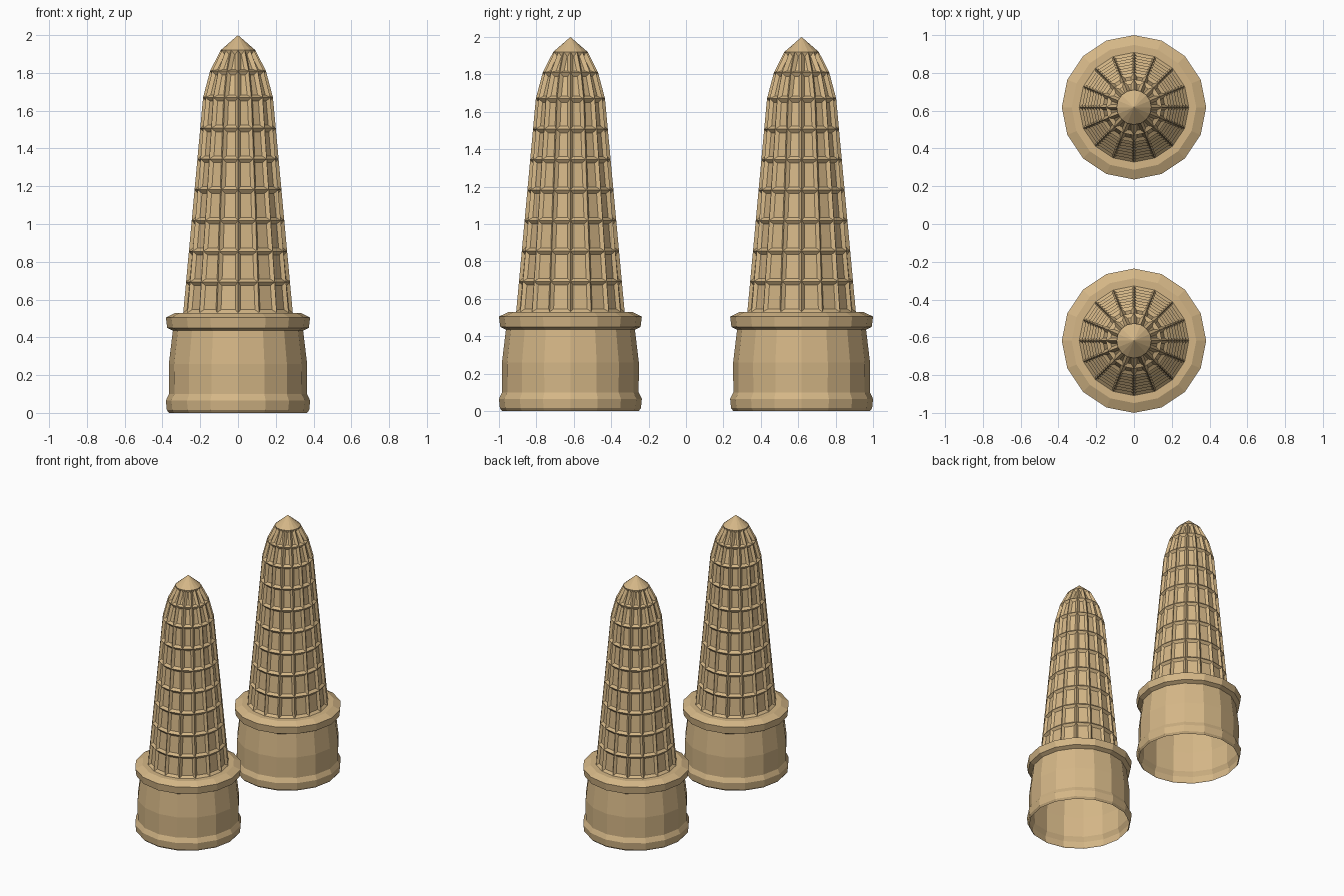
import bpy, bmesh, math

if "Cube" in bpy.data.objects:
    bpy.data.objects.remove(bpy.data.objects["Cube"])

SIDES = 16

mat = bpy.data.materials.new("sandstone")
mat.diffuse_color = (0.66, 0.47, 0.24, 1)
mat.use_nodes = True
mat.node_tree.nodes["Principled BSDF"].inputs["Base Color"].default_value = mat.diffuse_color


def lathe(bm, profile):
    """Revolve (radius, z) points into a shell; returns the faces of each band."""
    rings = []
    for r, z in profile:
        if r == 0:
            rings.append([bm.verts.new((0, 0, z))] * SIDES)
        else:
            rings.append([bm.verts.new((r * math.cos(2 * math.pi * i / SIDES),
                                        r * math.sin(2 * math.pi * i / SIDES), z))
                          for i in range(SIDES)])
    bands = []
    for a, b in zip(rings, rings[1:]):
        band = []
        for i in range(SIDES):
            j = (i + 1) % SIDES
            corners = [a[i], a[j], b[j]] + ([b[i]] if b[i] is not b[j] else [])
            band.append(bm.faces.new(corners))
        bands.append(band)
    return bands


def finish(name, bm, y):
    bm.normal_update()
    mesh = bpy.data.meshes.new(name)
    bm.to_mesh(mesh)
    bm.free()
    mesh.materials.append(mat)
    obj = bpy.data.objects.new(name, mesh)
    obj.location.y = y
    bpy.context.collection.objects.link(obj)


# Drum base, open underneath, with a foot moulding and a cornice
BASE = [(0.365, 0), (0.377, 0.015), (0.382, 0.065), (0.37, 0.09), (0.365, 0.1),
        (0.366, 0.26), (0.345, 0.435), (0.375, 0.45), (0.382, 0.505),
        (0.33, 0.53), (0.285, 0.53)]

# Tapering spire: seven panel rows, two curved rows and a plain cap
ROWS = 7
SPIRE = [(0.29 + (0.185 - 0.29) * k / ROWS, 0.53 + (1.67 - 0.53) * k / ROWS)
         for k in range(ROWS + 1)]
SPIRE += [(0.148, 1.81), (0.092, 1.92), (0, 2.0)]

for side, y in (("front", -0.618), ("back", 0.618)):
    bm = bmesh.new()
    lathe(bm, BASE)
    finish(side + "_tower_base", bm, y)

    bm = bmesh.new()
    bands = lathe(bm, SPIRE)
    bm.normal_update()
    # Sunken panel in every cell below the cap
    cells = [f for band in bands[:-1] for f in band]
    bmesh.ops.inset_individual(bm, faces=cells, thickness=0.018, depth=-0.016,
                               use_even_offset=True)
    finish(side + "_tower_spire", bm, y)
